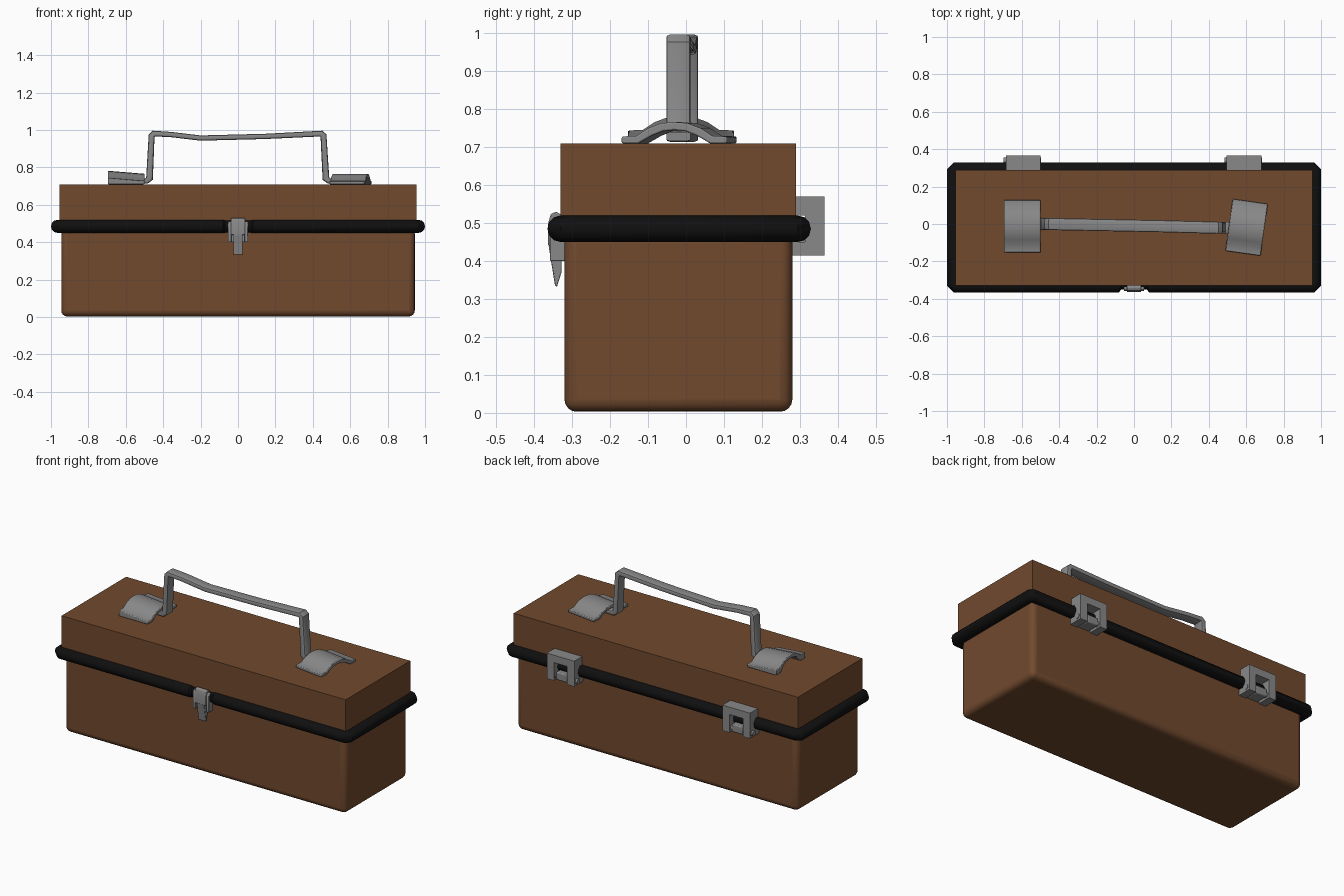
import bpy, bmesh, math
from mathutils import Vector, Matrix

if "Cube" in bpy.data.objects:
    bpy.data.objects.remove(bpy.data.objects["Cube"])


def material(name, rgb):
    m = bpy.data.materials.new(name)
    m.diffuse_color = (*rgb, 1)
    m.use_nodes = True
    m.node_tree.nodes["Principled BSDF"].inputs["Base Color"].default_value = m.diffuse_color
    return m


BROWN = material("brown_shell", (0.165, 0.067, 0.027))
BLACK = material("black_rubber", (0.005, 0.005, 0.005))
GREY = material("grey_metal", (0.25, 0.25, 0.25))


def finish(bm, name, mat, bevel=0.0, segments=2, smooth=True):
    bmesh.ops.recalc_face_normals(bm, faces=bm.faces)
    mesh = bpy.data.meshes.new(name)
    bm.to_mesh(mesh)
    bm.free()
    ob = bpy.data.objects.new(name, mesh)
    bpy.context.collection.objects.link(ob)
    mesh.materials.append(mat)
    if bevel:
        mod = ob.modifiers.new("rounding", 'BEVEL')
        mod.width, mod.segments = bevel, segments
        mod.limit_method = 'ANGLE'
        mod.angle_limit = math.radians(35)
    if smooth:
        bpy.ops.object.select_all(action='DESELECT')
        ob.select_set(True)
        bpy.context.view_layer.objects.active = ob
        bpy.ops.object.shade_smooth_by_angle(angle=math.radians(35))
    return ob


def box(name, mat, lo, hi, bevel=0.0, segments=2):
    lo, hi = Vector(lo), Vector(hi)
    bm = bmesh.new()
    bmesh.ops.create_cube(bm, size=1, matrix=Matrix.Translation((lo + hi) / 2)
                          @ Matrix.Diagonal((*(hi - lo), 1)))
    return finish(bm, name, mat, bevel, segments, smooth=bevel > 0)


def prism(name, mat, yz, x0, x1, bevel=0.0):
    """Side profile in y,z extruded along x."""
    bm = bmesh.new()
    face = bm.faces.new([bm.verts.new((x0, y, z)) for y, z in yz])
    out = bmesh.ops.extrude_face_region(bm, geom=[face])
    bmesh.ops.translate(bm, vec=(x1 - x0, 0, 0),
                        verts=[v for v in out["geom"] if isinstance(v, bmesh.types.BMVert)])
    return finish(bm, name, mat, bevel)


def sweep(name, mat, stations, section, closed):
    """Stations are (centre, u axis, v axis); the section is in u,v."""
    bm = bmesh.new()
    rings = [[bm.verts.new(c + u * p + v * q) for p, q in section] for c, u, v in stations]
    n = len(section)
    pairs = list(zip(rings, rings[1:])) + ([(rings[-1], rings[0])] if closed else [])
    for a, b in pairs:
        for i in range(n):
            bm.faces.new((a[i], a[(i + 1) % n], b[(i + 1) % n], b[i]))
    if not closed:
        bm.faces.new(rings[0])
        bm.faces.new(rings[-1])
    return finish(bm, name, mat)


# Shell: rounded tub with a sharp-edged lid
box("tub", BROWN, (-0.945, -0.32, 0.003), (0.945, 0.28, 0.48), 0.032, 4)
box("lid", BROWN, (-0.955, -0.33, 0.48), (0.955, 0.29, 0.71))

# Rubber seal around the seam, pressed in behind the latch
HX, HY, CY, CUT, T = 0.965, 0.312, -0.018, 0.015, 0.414
corners = [((-HX + CUT, -HY), (-T, -1)),
           ((-0.08, -HY), (0, -1)), ((-0.07, -HY + 0.014), (0, -1)),
           ((0.07, -HY + 0.014), (0, -1)), ((0.08, -HY), (0, -1)),
           ((HX - CUT, -HY), (T, -1)), ((HX, -HY + CUT), (1, -T)),
           ((HX, HY - CUT), (1, T)), ((HX - CUT, HY), (T, 1)),
           ((-HX + CUT, HY), (-T, 1)), ((-HX, HY - CUT), (-1, T)),
           ((-HX, -HY + CUT), (-1, -T))]
stations = [(Vector((x, y + CY, 0.485)), Vector((*n, 0)), Vector((0, 0, 1))) for (x, y), n in corners]
disc = [(0.035 * math.cos(math.tau * i / 12), 0.035 * math.sin(math.tau * i / 12)) for i in range(12)]
sweep("seal", BLACK, stations, disc, True)

# Handle: bent flat bar, slightly sagging; points are x, y, z, bar half thickness
bar = [(-0.56, 0.0, 0.728, 0.012), (-0.488, 0.0, 0.728, 0.014), (-0.473, 0.0, 0.742, 0.018),
       (-0.462, 0.0, 0.968, 0.016), (-0.45, 0.0, 0.981, 0.015), (-0.36, -0.002, 0.976, 0.014),
       (-0.2, -0.005, 0.957, 0.014), (0.15, -0.012, 0.966, 0.014), (0.445, -0.02, 0.981, 0.015),
       (0.457, -0.02, 0.97, 0.016), (0.47, -0.02, 0.742, 0.018), (0.485, -0.02, 0.728, 0.014),
       (0.56, -0.02, 0.728, 0.012)]
pts = [Vector((x, 0, z)) for x, y, z, t in bar]
stations = []
for i, (x, y, z, t) in enumerate(bar):
    a = (pts[i] - pts[i - 1]).normalized() if i else (pts[1] - pts[0]).normalized()
    b = (pts[i + 1] - pts[i]).normalized() if i + 1 < len(pts) else a
    d = (a + b).normalized()
    normal = Vector((-d.z, 0, d.x)) * (t / max(d.dot(a), 0.5))
    stations.append((Vector((x, y, z)), normal, Vector((0, 0.032, 0))))
rounded = [(1, -0.7), (1, 0.7), (0.8, 0.93), (0.5, 1), (-0.5, 1), (-0.8, 0.93),
           (-1, 0.7), (-1, -0.7), (-0.8, -0.93), (-0.5, -1), (0.5, -1), (0.8, -0.93)]
sweep("handle", GREY, stations, rounded, False)

# Arched brackets holding the handle ends
top = [(-0.14, 0.728), (-0.1, 0.73), (-0.07, 0.75), (-0.035, 0.763), (0, 0.766),
       (0.035, 0.763), (0.07, 0.75), (0.1, 0.73), (0.14, 0.728)]
under = [(0.14, 0.71), (0.095, 0.71), (0.06, 0.73), (0.03, 0.742), (0, 0.745),
         (-0.03, 0.742), (-0.06, 0.73), (-0.095, 0.71), (-0.14, 0.71)]
left = prism("left_bracket", GREY, top + under, -0.0975, 0.0975, 0.004)
left.location = (-0.5975, -0.013, 0.0)
for v in left.data.vertices:   # outer end is bent up a little
    v.co.z += 0.016 * max(0.0, 0.5 - v.co.x / 0.195) * (1 if v.co.z > 0.715 else 0)
right = prism("right_bracket", GREY, top + under, -0.095, 0.095, 0.004)
right.location = (0.602, -0.018, 0.0)
right.rotation_euler.z = math.radians(-8)

# Hinges at the back: framed block with a window, a tongue and a pin
for side, cx in (("left", -0.593), ("right", 0.588)):
    cheek = [(0.28, 0.415), (0.365, 0.415), (0.365, 0.57), (0.285, 0.57),
             (0.285, 0.52), (0.313, 0.52), (0.313, 0.45), (0.28, 0.45)]
    for end, x0, x1 in (("outer", -0.0925, -0.045), ("inner", 0.045, 0.0925)):
        prism(f"{side}_hinge_{end}_cheek", GREY, cheek, cx + x0, cx + x1)
    box(f"{side}_hinge_top", GREY, (cx - 0.045, 0.285, 0.525), (cx + 0.045, 0.365, 0.57))
    box(f"{side}_hinge_tongue", GREY, (cx - 0.037, 0.275, 0.42), (cx + 0.037, 0.358, 0.468), 0.006)
    bm = bmesh.new()
    bmesh.ops.create_cone(bm, cap_ends=True, segments=16, radius1=0.016, radius2=0.016, depth=0.2,
                          matrix=Matrix.Translation((cx - 0.004, 0.34, 0.44))
                          @ Matrix.Rotation(math.pi / 2, 4, 'Y'))
    finish(bm, f"{side}_hinge_pin", GREY)

# Front latch: backing plate, side cheeks, hook over the seal and pull lever
box("latch_plate", GREY, (-0.042, -0.335, 0.4), (0.042, -0.315, 0.45), 0.004)
for s in (-1, 1):
    prism(f"latch_cheek_{'right' if s > 0 else 'left'}", GREY,
          [(-0.318, 0.4), (-0.358, 0.4), (-0.358, 0.5), (-0.35, 0.512), (-0.318, 0.512)],
          s * 0.036, s * 0.054, 0.003)
prism("latch_hook", GREY, [(-0.325, 0.52), (-0.342, 0.53), (-0.356, 0.524), (-0.363, 0.5),
                           (-0.363, 0.44), (-0.34, 0.44), (-0.34, 0.5)], -0.038, 0.038, 0.003)
prism("latch_lever", GREY, [(-0.352, 0.455), (-0.362, 0.44), (-0.345, 0.335), (-0.348, 0.33),
                            (-0.336, 0.35), (-0.326, 0.375), (-0.326, 0.455)][:3]
      + [(-0.34, 0.332), (-0.328, 0.37), (-0.326, 0.455)], -0.025, 0.025, 0.003)
